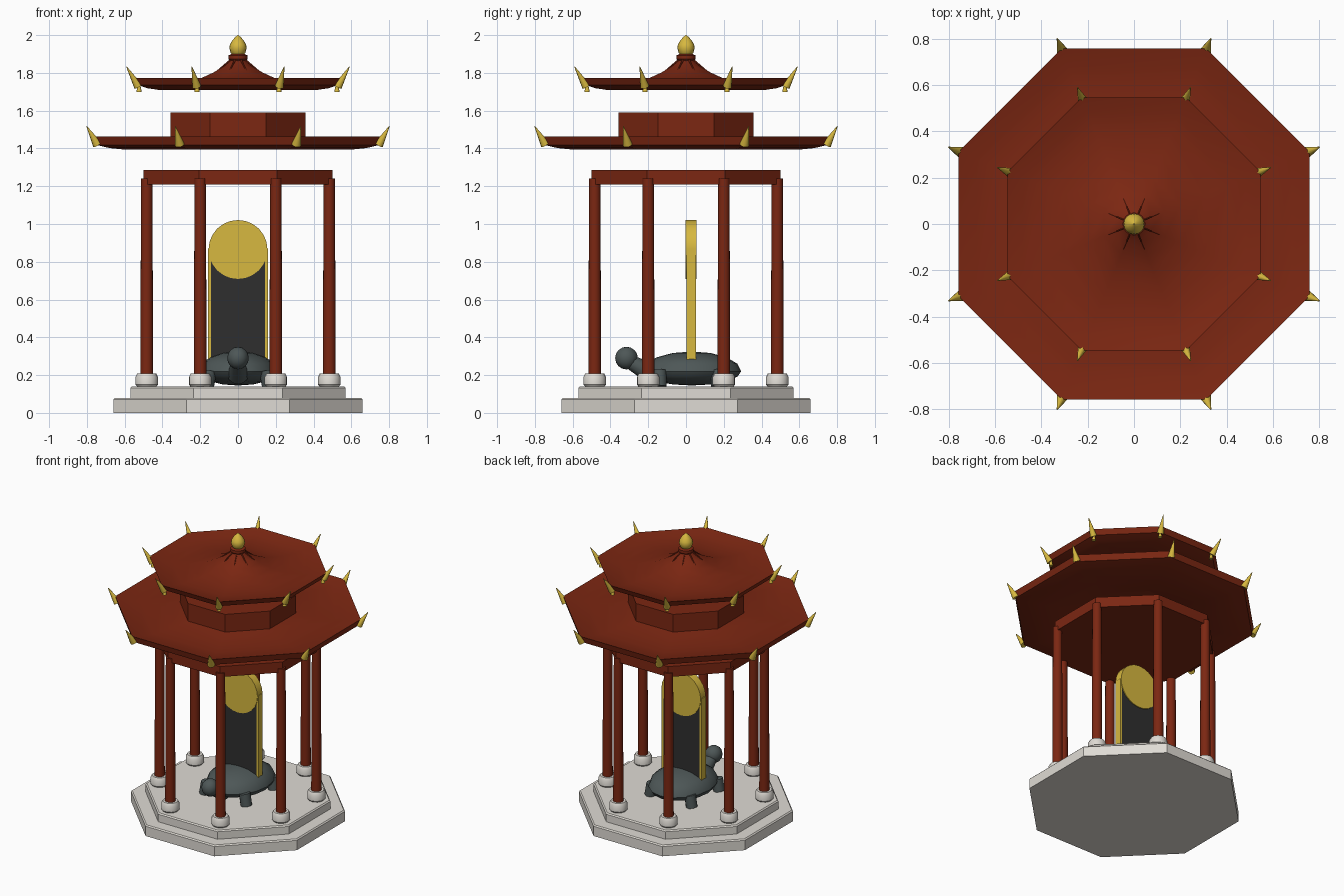
import bpy, bmesh, math
from mathutils import Vector, Matrix

if "Cube" in bpy.data.objects:
    bpy.data.objects.remove(bpy.data.objects["Cube"])

K = 1 / math.cos(math.pi / 8)   # octagon apothem -> corner radius


def material(name, rgb):
    m = bpy.data.materials.new(name)
    m.diffuse_color = (*rgb, 1)
    m.use_nodes = True
    m.node_tree.nodes["Principled BSDF"].inputs["Base Color"].default_value = m.diffuse_color
    return m


RED = material("red_lacquer", (0.20, 0.020, 0.006))
GOLD = material("gold", (0.68, 0.48, 0.05))
STONE = material("pale_stone", (0.74, 0.71, 0.66))
SLATE = material("grey_green_stone", (0.075, 0.095, 0.095))
DARK = material("dark_tablet", (0.028, 0.028, 0.028))


def finish(name, bm, mat, angle=30):
    bmesh.ops.recalc_face_normals(bm, faces=bm.faces)
    me = bpy.data.meshes.new(name)
    bm.to_mesh(me)
    bm.free()
    ob = bpy.data.objects.new(name, me)
    bpy.context.collection.objects.link(ob)
    me.materials.append(mat)
    bpy.ops.object.select_all(action='DESELECT')
    ob.select_set(True)
    bpy.context.view_layer.objects.active = ob
    bpy.ops.object.shade_smooth_by_angle(angle=math.radians(angle))
    return ob


def lathe(name, profile, mat, n=8, at=(0, 0), closed=False):
    """Spin a (radius, z) profile; octagons take apothems as radii."""
    bm = bmesh.new()
    k, phase = (K, math.pi / 8) if n == 8 else (1, 0)
    rings = [[bm.verts.new((at[0] + r * k * math.cos(phase + math.tau * i / n),
                            at[1] + r * k * math.sin(phase + math.tau * i / n), z))
              for i in range(n)] for r, z in profile]
    pairs = list(zip(rings, rings[1:])) + ([(rings[-1], rings[0])] if closed else [])
    for a, b in pairs:
        for i in range(n):
            j = (i + 1) % n
            bm.faces.new((a[i], a[j], b[j], b[i]))
    if not closed:
        bm.faces.new(rings[0])
        bm.faces.new(rings[-1])
    return finish(name, bm, mat)


def rod(name, p, q, r1, r2, mat, n=12):
    """Tapered round bar from p to q."""
    p, q = Vector(p), Vector(q)
    d = q - p
    m = Matrix.Translation((p + q) / 2) @ d.to_track_quat('Z', 'Y').to_matrix().to_4x4()
    bm = bmesh.new()
    bmesh.ops.create_cone(bm, cap_ends=True, segments=n, radius1=r1, radius2=r2,
                          depth=d.length, matrix=m)
    return finish(name, bm, mat, 40)


def box(name, lo, hi, mat):
    lo, hi = Vector(lo), Vector(hi)
    bm = bmesh.new()
    bmesh.ops.create_cube(bm, size=1, matrix=Matrix.Translation((lo + hi) / 2)
                          @ Matrix.Diagonal((*(hi - lo), 1)))
    return finish(name, bm, mat)


def ball(name, c, radii, mat, u=12, v=8, low=None):
    """Ellipsoid, optionally with a shallower lower half."""
    bm = bmesh.new()
    bmesh.ops.create_uvsphere(bm, u_segments=u, v_segments=v, radius=1)
    for w in bm.verts:
        rz = low if low and w.co.z < 0 else radii[2]
        w.co = Vector((c[0] + w.co.x * radii[0], c[1] + w.co.y * radii[1], c[2] + w.co.z * rz))
    return finish(name, bm, mat, 35)


def corner(i, r, z):
    a = math.pi / 8 + i * math.pi / 4
    return (r * math.cos(a), r * math.sin(a), z)


# Two-step octagonal base
for name, r, z0, z1 in (("base_lower_step", 0.66, 0, 0.078), ("base_upper_step", 0.57, 0.078, 0.14)):
    lathe(name, [(r, z0), (r, z1 - 0.008), (r - 0.008, z1)], STONE)

# Columns on round pedestals
for i in range(8):
    x, y, _ = corner(i, 0.523, 0)
    lathe("column_pedestal", [(0.052, 0.14), (0.06, 0.15), (0.06, 0.19), (0.05, 0.208)],
          STONE, 16, (x, y))
    lathe("column", [(0.034, 0.2), (0.03, 1.24)], RED, 16, (x, y))

# Tie beam plate and upper drum
lathe("tie_beam", [(0.5, 1.21), (0.5, 1.285)], RED)
lathe("upper_drum", [(0.357, 1.43), (0.357, 1.59)], RED)

# Lower roof with upturned eave
lathe("lower_roof", [(0.3, 1.475), (0.38, 1.458), (0.48, 1.442), (0.6, 1.436), (0.68, 1.443),
                     (0.757, 1.462), (0.745, 1.418), (0.68, 1.402), (0.6, 1.394),
                     (0.48, 1.398), (0.3, 1.43)], RED, closed=True)

# Upper roof, concave up to the peak
lathe("upper_roof", [(0.03, 1.875), (0.07, 1.838), (0.13, 1.802), (0.2, 1.77), (0.3, 1.748),
                     (0.4, 1.743), (0.48, 1.752), (0.546, 1.772), (0.53, 1.735), (0.48, 1.719),
                     (0.42, 1.71), (0.32, 1.713), (0.2, 1.737), (0.1, 1.785), (0.03, 1.84)], RED)

# Peak ridges and golden eave horns at each corner
for i in range(8):
    rod("peak_ridge", corner(i, 0.02, 1.885), corner(i, 0.125, 1.806), 0.006, 0.003, RED, 6)
    rod("lower_eave_horn", corner(i, 0.806, 1.42), corner(i, 0.867, 1.517), 0.025, 0.002, GOLD)
    rod("upper_eave_horn", corner(i, 0.572, 1.728), corner(i, 0.638, 1.832), 0.023, 0.002, GOLD)
    rod("upper_eave_bell", corner(i, 0.567, 1.70), corner(i, 0.567, 1.74), 0.014, 0.006, GOLD)

# Finial
lathe("finial_collar", [(0.038, 1.86), (0.05, 1.873), (0.05, 1.893), (0.035, 1.9)], RED, 16)
lathe("finial_bud", [(0.025, 1.89), (0.038, 1.905), (0.046, 1.93), (0.043, 1.95),
                     (0.03, 1.972), (0.014, 1.99), (0.002, 2.0)], GOLD, 16)

# Tablet with gold edges and a round crown
box("tablet", (-0.146, 0.005, 0.28), (0.146, 0.05, 0.87), DARK)
for s in (-1, 1):
    box("tablet_edge", (s * 0.152 - 0.008, 0.002, 0.28), (s * 0.152 + 0.008, 0.052, 0.87), GOLD)
rod("tablet_crown", (0, -0.002, 0.865), (0, 0.056, 0.865), 0.156, 0.156, GOLD, 24)

# Tortoise carrying the tablet
ball("tortoise_shell", (0, 0.03, 0.22), (0.21, 0.262, 0.105), SLATE, 16, 8, low=0.075)
rod("tortoise_neck", (0, -0.17, 0.2), (0, -0.295, 0.27), 0.055, 0.038, SLATE)
ball("tortoise_head", (0, -0.315, 0.29), (0.057, 0.06, 0.06), SLATE)
for sx in (-1, 1):
    for y in (-0.14, 0.17):
        rod("tortoise_leg", (sx * 0.165, y, 0.14), (sx * 0.15, y, 0.225), 0.038, 0.038, SLATE)
